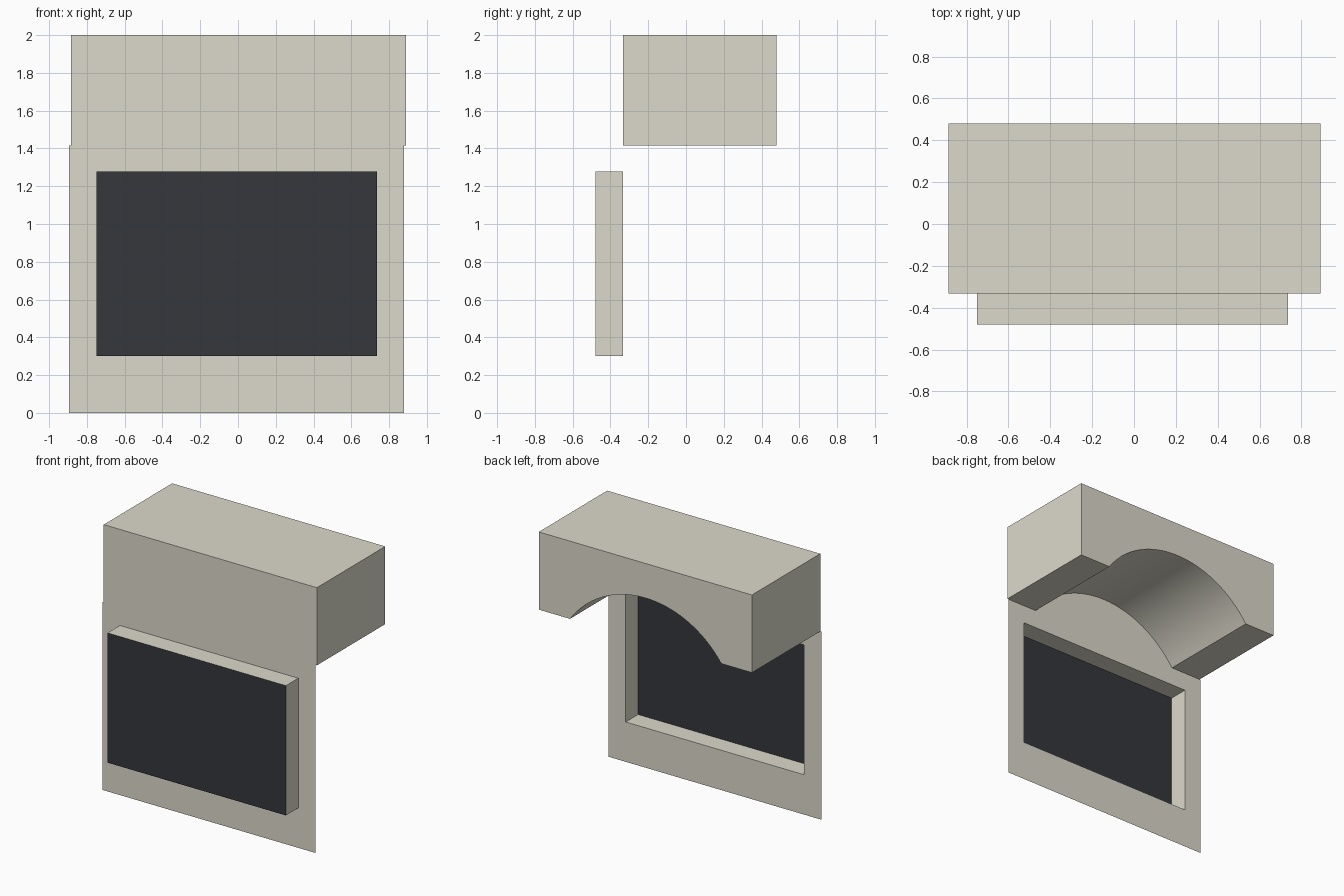
import bpy, bmesh, math

if "Cube" in bpy.data.objects:
    bpy.data.objects.remove(bpy.data.objects["Cube"])

WALL_Y, BACK_Y, GLASS_Y = -0.333, 0.48, -0.48
SPRING_Z, TOP_Z = 1.415, 2.0
HALF, RISE, SEG = 0.63, 0.325, 32
X0, X1, Z0, Z1 = -0.75, 0.735, 0.30, 1.277     # window opening


def material(name, rgb):
    m = bpy.data.materials.new(name)
    m.diffuse_color = (*rgb, 1)
    m.use_nodes = True
    m.node_tree.nodes["Principled BSDF"].inputs["Base Color"].default_value = m.diffuse_color
    return m


PLASTER = material("plaster", (0.72, 0.70, 0.60))
GLASS = material("dark_glass", (0.035, 0.038, 0.045))


def finish(name, bm, mat):
    me = bpy.data.meshes.new(name)
    bm.to_mesh(me)
    bm.free()
    me.materials.append(mat)
    ob = bpy.data.objects.new(name, me)
    bpy.context.collection.objects.link(ob)
    return ob


def loop(bm, pts, y):
    vs = [bm.verts.new((x, y, z)) for x, z in pts]
    edges = [bm.edges.new((a, b)) for a, b in zip(vs, vs[1:] + vs[:1])]
    return vs, edges


# Segmental arch, left to right
R = (HALF ** 2 + RISE ** 2) / (2 * RISE)
A = math.asin(HALF / R)
arch = []
for i in range(SEG + 1):
    t = -A + 2 * A * i / SEG
    arch.append((R * math.sin(t), SPRING_Z + RISE - R + R * math.cos(t)))
window = [(X0, Z0), (X1, Z0), (X1, Z1), (X0, Z1)]

# Upper block with the vault cut through its underside
bm = bmesh.new()
outline = [(-0.885, SPRING_Z)] + arch + [(0.89, SPRING_Z), (0.89, TOP_Z), (-0.885, TOP_Z)]
vs, _ = loop(bm, outline, WALL_Y)
face = bm.faces.new(vs)
ext = bmesh.ops.extrude_face_region(bm, geom=[face], use_keep_orig=True)
moved = [v for v in ext["geom"] if isinstance(v, bmesh.types.BMVert)]
bmesh.ops.translate(bm, vec=(0, BACK_Y - WALL_Y, 0), verts=moved)
bmesh.ops.recalc_face_normals(bm, faces=bm.faces[:])
block = finish("vaulted_block", bm, PLASTER)
bpy.context.view_layer.objects.active = block
block.select_set(True)
bpy.ops.object.shade_smooth_by_angle(angle=math.radians(30))

# Thin front wall: fills the arch, with the window opening left out
bm = bmesh.new()
wall = [(-0.895, 0), (0.88, 0), (0.88, SPRING_Z)] + arch[::-1] + [(-0.895, SPRING_Z)]
edges = loop(bm, wall, WALL_Y)[1] + loop(bm, window, WALL_Y)[1]
bmesh.ops.triangle_fill(bm, edges=edges, use_beauty=True, normal=(0, -1, 0))
finish("front_wall", bm, PLASTER)

# Four sides of the projecting window box
bm = bmesh.new()
front, _ = loop(bm, window, GLASS_Y)
back, _ = loop(bm, window, WALL_Y)
for i in range(4):
    j = (i + 1) % 4
    bm.faces.new((front[j], front[i], back[i], back[j]))
finish("window_box_sides", bm, PLASTER)

# Dark pane closing the front of the window box
bm = bmesh.new()
bm.faces.new(loop(bm, window, GLASS_Y)[0])
finish("window_pane", bm, GLASS)
